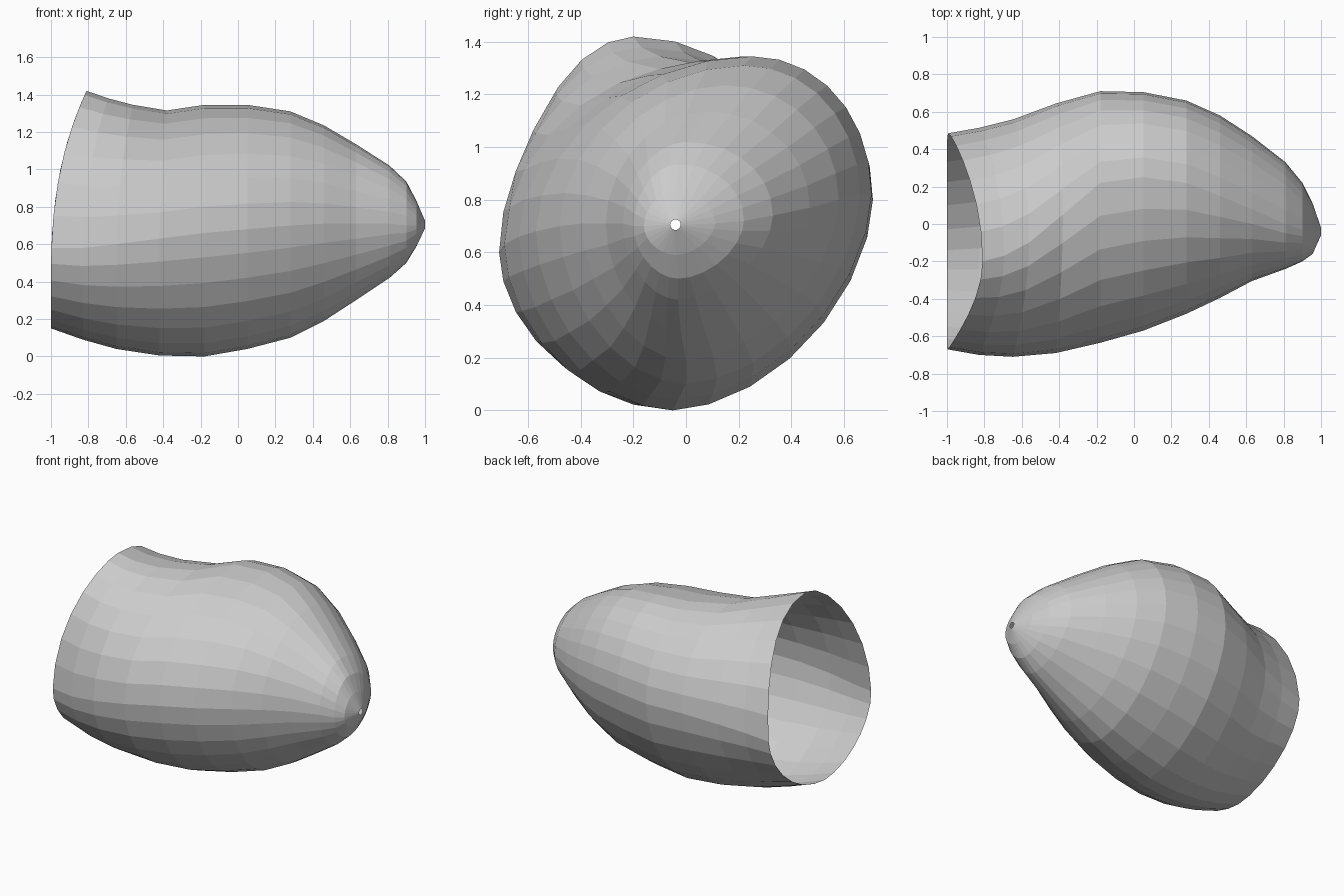
import bpy, bmesh, math

SIDES = 28
# Cross-sections along x:
# x, ymin, ymax, zmin, zmax, y of top, y of bottom, z of +y side, z of -y side
STATIONS = [
    (-1.00, -0.67, 0.485, 0.15, 1.42, -0.20, -0.14, 0.66, 0.58),
    (-0.83, -0.70, 0.515, 0.09, 1.38, -0.17, -0.13, 0.69, 0.58),
    (-0.65, -0.71, 0.56, 0.04, 1.345, -0.10, -0.11, 0.72, 0.60),
    (-0.42, -0.69, 0.645, 0.005, 1.315, 0.05, -0.08, 0.77, 0.63),
    (-0.18, -0.635, 0.71, 0.00, 1.345, 0.22, -0.05, 0.80, 0.66),
    (0.05, -0.57, 0.705, 0.04, 1.345, 0.25, -0.03, 0.82, 0.68),
    (0.28, -0.48, 0.66, 0.10, 1.31, 0.22, 0.00, 0.82, 0.70),
    (0.46, -0.395, 0.58, 0.19, 1.235, 0.15, 0.00, 0.80, 0.71),
    (0.63, -0.305, 0.47, 0.30, 1.135, 0.08, -0.02, 0.77, 0.71),
    (0.81, -0.24, 0.33, 0.42, 1.02, 0.00, -0.03, 0.74, 0.71),
    (0.90, -0.20, 0.22, 0.50, 0.935, -0.03, -0.03, 0.72, 0.70),
    (0.955, -0.16, 0.11, 0.59, 0.83, -0.04, -0.04, 0.71, 0.70),
    (1.00, -0.06, -0.02, 0.685, 0.725, -0.04, -0.04, 0.705, 0.705),
]


def section(x, y0, y1, z0, z1, yt, yb, zr, zl):
    """Closed lopsided oval; every quadrant has its own roundness."""
    pts = []
    for i in range(SIDES):
        a = 2 * math.pi * i / SIDES
        c, s = math.cos(a), math.sin(a)
        n = (2.05 if c > 0 else 1.9) if s > 0 else (1.75 if c > 0 else 1.85)
        u = math.copysign(abs(c) ** (2 / n), c)
        v = math.copysign(abs(s) ** (2 / n), s)
        # slide the centre from side heights to top/bottom positions
        ym = yt if s > 0 else yb
        zm = zr if c > 0 else zl
        y = ym + u * ((y1 - ym) if u > 0 else (ym - y0))
        z = zm + v * ((z1 - zm) if v > 0 else (zm - z0))
        # the open rim leans forward towards its top
        lean = 0.19 * (max(0, z - 0.4) / 1.02) ** 2.5
        fade = max(0, min(1, (-0.2 - x) / 0.8))
        pts.append((x + lean * fade, y, z))
    return pts


# Shell: open at the wide end, tiny hole at the tip
bm = bmesh.new()
rings = [[bm.verts.new(p) for p in section(*st)] for st in STATIONS]
for a, b in zip(rings, rings[1:]):
    for i in range(SIDES):
        j = (i + 1) % SIDES
        bm.faces.new((a[i], b[i], b[j], a[j]))
bmesh.ops.recalc_face_normals(bm, faces=bm.faces)
if sum(f.normal.z * (f.calc_center_median().z - 0.7) for f in bm.faces) < 0:
    bmesh.ops.reverse_faces(bm, faces=bm.faces)
mesh = bpy.data.meshes.new("shell")
bm.to_mesh(mesh)
bm.free()
bpy.context.collection.objects.link(bpy.data.objects.new("shell", mesh))
